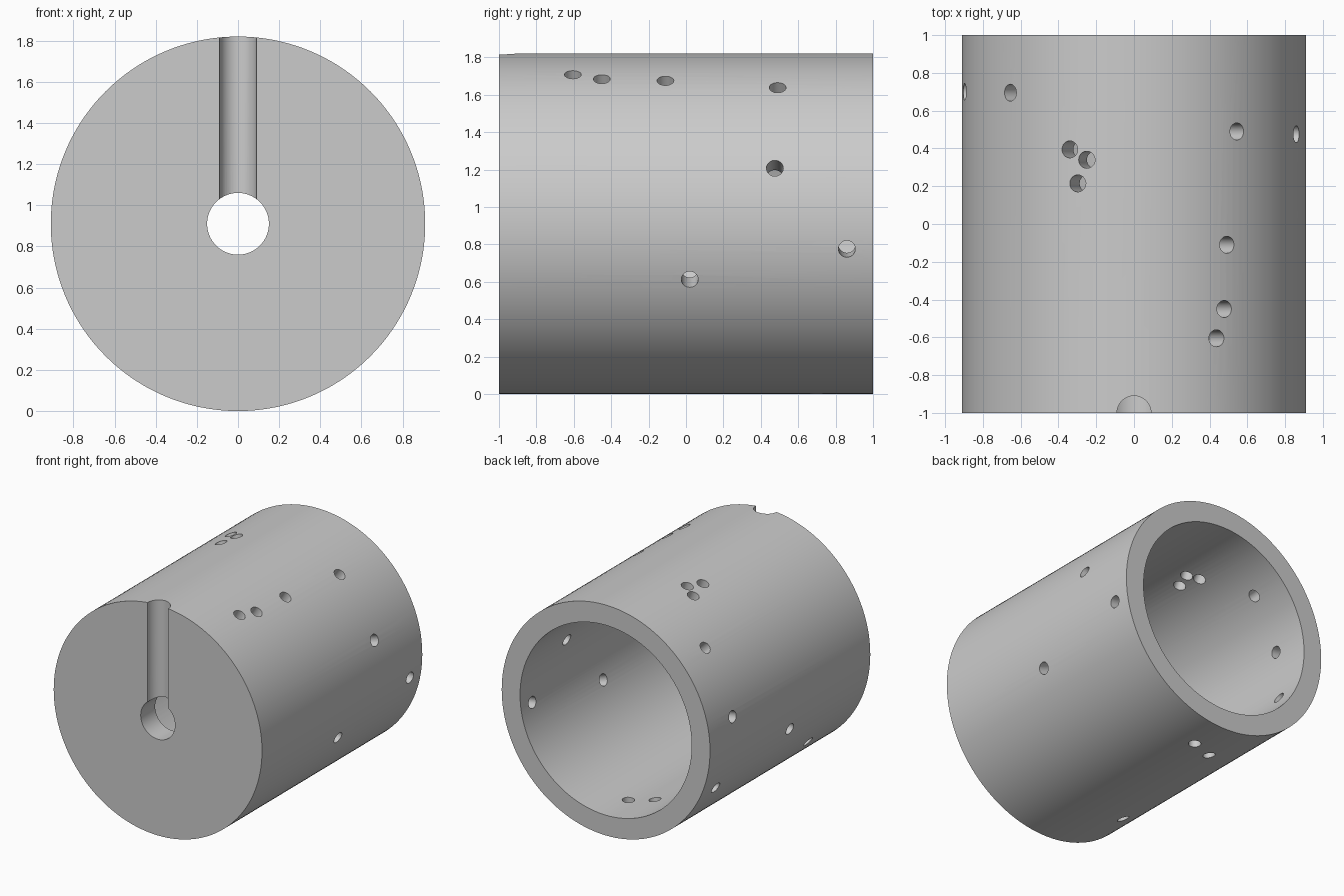
import bpy, bmesh, math
from mathutils import Matrix, Vector

cube = bpy.data.objects.get("Cube")
if cube:
    bpy.data.objects.remove(cube, do_unlink=True)

R, BORE, CENTRE, HOLE_R = 0.91, 0.75, 0.91, 0.045
FLOOR_Y = -0.82

grey = bpy.data.materials.new("plain_grey")
grey.use_nodes = True
grey.diffuse_color = (0.6, 0.6, 0.6, 1)
grey.node_tree.nodes["Principled BSDF"].inputs["Base Color"].default_value = (0.6, 0.6, 0.6, 1)


def make_object(name, bm):
    bmesh.ops.recalc_face_normals(bm, faces=bm.faces)
    mesh = bpy.data.meshes.new(name)
    bm.to_mesh(mesh)
    bm.free()
    mesh.materials.append(grey)
    obj = bpy.data.objects.new(name, mesh)
    bpy.context.collection.objects.link(obj)
    return obj


def add_rod(bm, start, end, radius, segments):
    """Capped cylinder between two points."""
    axis = end - start
    turn = axis.to_track_quat('Z', 'Y').to_matrix().to_4x4()
    bmesh.ops.create_cone(bm, cap_ends=True, segments=segments, radius1=radius,
                          radius2=radius, depth=axis.length,
                          matrix=Matrix.Translation((start + end) / 2) @ turn)


# Cup-shaped sleeve: closed front with a centre hole, open back
bm = bmesh.new()
profile = [(R, -1), (R, 1), (BORE, 1), (BORE, FLOOR_Y), (0.15, FLOOR_Y), (0.15, -1)]
verts = [bm.verts.new((r, y, CENTRE)) for r, y in profile]
edges = [bm.edges.new((v, verts[i - 1])) for i, v in enumerate(verts)]
bmesh.ops.spin(bm, geom=verts + edges, cent=(0, 0, CENTRE), axis=(0, 1, 0),
               angle=math.tau, steps=144, use_merge=True)
bmesh.ops.remove_doubles(bm, verts=bm.verts, dist=0.0001)
sleeve = make_object("sleeve", bm)

# Radial drill holes: (x, y) on the upper half and on the lower half
upper = [(-0.655, 0.695), (-0.897, 0.70), (-0.34, 0.395), (-0.25, 0.34), (-0.298, 0.215),
         (0.545, 0.49), (0.86, 0.475), (0.492, -0.11), (0.478, -0.45), (0.437, -0.605)]
lower = [(0.90, 0.86), (0.86, 0.02), (-0.88, -0.04), (-0.733, -0.475), (-0.823, 0.805),
         (0.018, 0.697), (-0.19, 0.61), (-0.37, -0.56)]
bm = bmesh.new()
for spots, side in ((upper, 1), (lower, -1)):
    for x, y in spots:
        out = Vector((x, 0, side * math.sqrt(R * R - x * x))).normalized()
        middle = Vector((0, y, CENTRE))
        add_rod(bm, middle + out * 0.68, middle + out * 1.0, HOLE_R, 32)
drills = make_object("drill_cutter", bm)

# Half-round groove from the centre hole up the front face
bm = bmesh.new()
add_rod(bm, Vector((0, -1, CENTRE)), Vector((0, -1, 2.0)), 0.09, 48)
groove = make_object("groove_cutter", bm)

bpy.ops.object.select_all(action='DESELECT')
bpy.context.view_layer.objects.active = sleeve
sleeve.select_set(True)
for cutter in (drills, groove):
    cutter.hide_render = True
    cut = sleeve.modifiers.new(cutter.name, 'BOOLEAN')
    cut.operation = 'DIFFERENCE'
    cut.solver = 'EXACT'
    cut.object = cutter
    bpy.ops.object.modifier_apply(modifier=cut.name)
    bpy.data.objects.remove(cutter, do_unlink=True)
bpy.ops.object.shade_smooth_by_angle(angle=math.radians(30))
